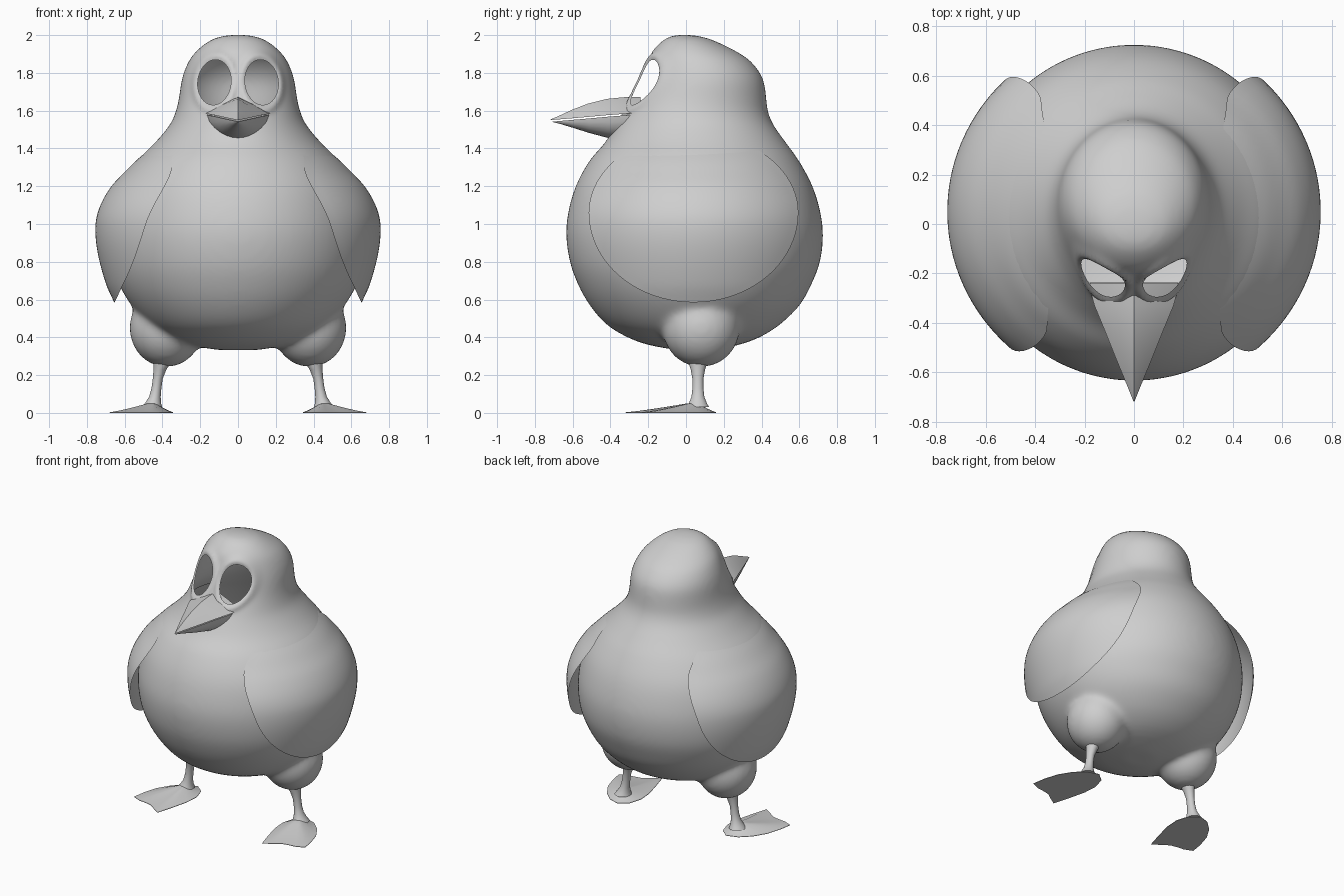
import bpy, bmesh, math
from mathutils import Matrix

if "Cube" in bpy.data.objects:
    bpy.data.objects.remove(bpy.data.objects["Cube"])

grey = bpy.data.materials.new("plain_grey")
grey.diffuse_color = (0.62, 0.62, 0.62, 1)
grey.use_nodes = True
grey.node_tree.nodes["Principled BSDF"].inputs["Base Color"].default_value = grey.diffuse_color


def activate(ob):
    bpy.ops.object.select_all(action='DESELECT')
    ob.select_set(True)
    bpy.context.view_layer.objects.active = ob


def finish(name, bm, angle=40):
    bmesh.ops.recalc_face_normals(bm, faces=bm.faces)
    me = bpy.data.meshes.new(name)
    bm.to_mesh(me)
    bm.free()
    ob = bpy.data.objects.new(name, me)
    bpy.context.collection.objects.link(ob)
    me.materials.append(grey)
    activate(ob)
    bpy.ops.object.shade_smooth_by_angle(angle=math.radians(angle))
    return ob


def loft(bm, rings):
    """Skin closed rings of points and cap both ends."""
    vs = [[bm.verts.new(p) for p in r] for r in rings]
    n = len(vs[0])
    for a, b in zip(vs, vs[1:]):
        for i in range(n):
            j = (i + 1) % n
            bm.faces.new((a[i], a[j], b[j], b[i]))
    bm.faces.new(vs[0])
    bm.faces.new(vs[-1])


def spline(rows, z):
    """Smooth lookup in rows (z, value, ...) sorted by falling z."""
    n = len(rows)
    z = min(max(z, rows[-1][0]), rows[0][0])
    k = next(i for i in range(n - 1) if z >= rows[i + 1][0])
    a, b = rows[k], rows[k + 1]
    p, q = rows[max(k - 1, 0)], rows[min(k + 2, n - 1)]
    h = b[0] - a[0]
    t = (z - a[0]) / h
    out = []
    for c in range(1, len(a)):
        ma = (b[c] - p[c]) / (b[0] - p[0]) * h
        mb = (q[c] - a[c]) / (q[0] - a[0]) * h
        out.append((2*t**3 - 3*t**2 + 1) * a[c] + (t**3 - 2*t**2 + t) * ma
                   + (3*t**2 - 2*t**3) * b[c] + (t**3 - t**2) * mb)
    return out


# Body and head: rows of height, half width, front y, back y
BODY = [(2.003, .02, -.03, .0), (1.995, .085, -.08, .07), (1.975, .145, -.12, .14),
        (1.915, .222, -.18, .265), (1.86, .263, -.203, .345), (1.77, .297, -.238, .408),
        (1.66, .314, -.295, .426), (1.6, .328, -.33, .433), (1.53, .358, -.37, .46),
        (1.43, .44, -.43, .53), (1.34, .53, -.508, .595), (1.21, .62, -.58, .666),
        (1.08, .66, -.62, .708), (.95, .677, -.635, .726), (.8, .667, -.615, .71),
        (.68, .63, -.572, .664), (.57, .565, -.51, .602), (.467, .47, -.42, .497),
        (.4, .37, -.31, .39), (.36, .27, -.2, .28), (.332, .1, -.05, .15)]


def body_ring(z):
    w, f, b = spline(BODY, z)
    return [(w * math.cos(a), (f + b) / 2 + (b - f) / 2 * math.sin(a), z)
            for a in (2 * math.pi * i / 72 for i in range(72))]


levels = []
for r, s in zip(BODY, BODY[1:]):
    levels += [r[0] + (s[0] - r[0]) * k / 3 for k in range(3)]
bm = bmesh.new()
loft(bm, [body_ring(z) for z in levels + [BODY[-1][0]]])
# Thighs
for s in (1, -1):
    bmesh.ops.create_uvsphere(bm, u_segments=40, v_segments=24, radius=1,
                              matrix=Matrix.Translation((s * .38, .08, .45))
                              @ Matrix.Diagonal((.195, .205, .208, 1)))
body = finish("body", bm)
m = body.modifiers.new("fuse", 'REMESH')
m.mode = 'VOXEL'
m.voxel_size = .015
bpy.ops.object.modifier_apply(modifier=m.name)
m = body.modifiers.new("soften", 'SMOOTH')
m.factor = .5
m.iterations = 25
bpy.ops.object.modifier_apply(modifier=m.name)

# Raised rims round the eye openings
EX, EZ, EW, EH, TILT = .125, 1.75, .088, .12, .12
for v in body.data.vertices:
    if v.co.y < 0 and v.co.z > 1.5:
        for s in (1, -1):
            dx, dz = v.co.x * s - EX, v.co.z - EZ
            u = dx * math.cos(TILT) + dz * math.sin(TILT)
            w = dz * math.cos(TILT) - dx * math.sin(TILT)
            r = math.hypot(u / EW, w / EH)
            v.co.y -= .018 * math.exp(-((r - 1.2) / .2) ** 2)

# Eye openings: cut, then remove the cut walls so the shell is open
bm = bmesh.new()
for s in (1, -1):
    bmesh.ops.create_cone(bm, cap_ends=True, segments=48, radius1=1, radius2=1, depth=1,
                          matrix=Matrix.Translation((s * EX, -.4, EZ))
                          @ Matrix.Rotation(-s * TILT, 4, 'Y')
                          @ Matrix.Rotation(math.pi / 2, 4, 'X')
                          @ Matrix.Diagonal((EW, EH, .9, 1)))
cutter = finish("eye_cutter", bm)
cutter.hide_render = True
spare = bpy.data.materials.new("cut_wall")
cutter.data.materials.append(spare)
body.data.materials.append(spare)
for p in cutter.data.polygons:
    p.material_index = 1
activate(body)
m = body.modifiers.new("eyes", 'BOOLEAN')
m.operation = 'DIFFERENCE'
m.solver = 'EXACT'
m.object = cutter
bpy.ops.object.modifier_apply(modifier=m.name)
bm = bmesh.new()
bm.from_mesh(body.data)
bmesh.ops.delete(bm, geom=[f for f in bm.faces if f.material_index == 1], context='FACES')
bm.to_mesh(body.data)
bm.free()
body.data.materials.pop(index=1)
bpy.data.objects.remove(cutter)
bpy.data.materials.remove(spare)
for p in body.data.polygons:
    p.use_smooth = True

# Wings: curved elliptical flaps; rows of height, outward x, depth radius
WING = [(1.5, .35, .42), (1.4, .463, .505), (1.34, .535, .56), (1.28, .595, .6),
        (1.2, .67, .655), (1.1, .728, .71), (1.0, .754, .735), (.86, .745, .735),
        (.68, .698, .70), (.57, .648, .66)]


def wing_ring(s, r, inner):
    ring = []
    for i in range(80):
        a = 2 * math.pi * i / 80
        y = .04 + .555 * r * math.cos(a)
        z = 1.06 + (.42 if math.sin(a) > 0 else .475) * r * math.sin(a)
        w, d = spline(WING, z)
        x = w * math.sqrt(max(.02, 1 - ((y - .05) / d) ** 2))
        k = (1 - r * r) if inner else 0
        ring.append((s * (x - .045 * k), .05 + (y - .05) * (1 - .06 * k), z))
    return ring


for s, side in ((1, "left"), (-1, "right")):
    radii = [.02] + [i / 16 for i in range(1, 17)]
    bm = bmesh.new()
    loft(bm, [wing_ring(s, r, False) for r in radii]
         + [wing_ring(s, r, True) for r in reversed(radii[:-1])])
    finish(side + "_wing", bm)

    # Leg: rows of x, z, radius
    LEG = [(.40, .30, .056), (.402, .265, .05), (.413, .23, .038), (.425, .18, .029),
           (.432, .13, .029), (.44, .085, .034), (.45, .05, .048), (.455, .03, .06)]
    bm = bmesh.new()
    loft(bm, [[(s * (x + .9 * r * math.cos(a)), .063 + r * math.sin(a), z)
               for a in (2 * math.pi * i / 24 for i in range(24))] for x, z, r in LEG])
    finish(side + "_leg", bm)

    # Webbed foot: outline rising to the ankle
    FOOT = [(.43, .16), (.37, .11), (.343, .02), (.35, -.08), (.38, -.2), (.415, -.32),
            (.47, -.285), (.52, -.25), (.57, -.24), (.62, -.235), (.68, -.21),
            (.665, -.12), (.635, -.02), (.58, .07), (.51, .135)]
    bm = bmesh.new()
    rings = [[(s * x, y, 0) for x, y in FOOT]]
    for t in (1, .8, .6, .4, .25, .12):
        rings.append([(s * (.45 + (x - .45) * t), .05 + (y - .05) * t,
                       .003 + .055 * (1 - t) ** 1.2) for x, y in FOOT])
    loft(bm, rings)
    finish(side + "_foot", bm, 50)

# Beak: rows of -y, half width, mouth height, ridge height, lower depth
BEAK = [(.24, .185, 1.588, .085, .13), (.33, .16, 1.583, .088, .135),
        (.42, .123, 1.576, .086, .112), (.52, .083, 1.567, .07, .077),
        (.6, .05, 1.56, .046, .045), (.67, .021, 1.554, .02, .018),
        (.718, .002, 1.55, .003, .002)]
upper, lower = [], []
for d, w, z, h, g in BEAK:
    upper.append([(-w, -d, z), (-w * .5, -d, z + h * .56), (0, -d, z + h),
                  (w * .5, -d, z + h * .56), (w, -d, z), (0, -d, z + .002)])
    low = z - .008
    lower.append([(.97 * w * math.cos(a), -d * .985, low - g * math.sin(a))
                  for a in (math.pi * i / 12 for i in range(13))])
for name, rings in (("upper_beak", upper), ("lower_beak", lower)):
    bm = bmesh.new()
    loft(bm, rings)
    finish(name, bm, 35)
